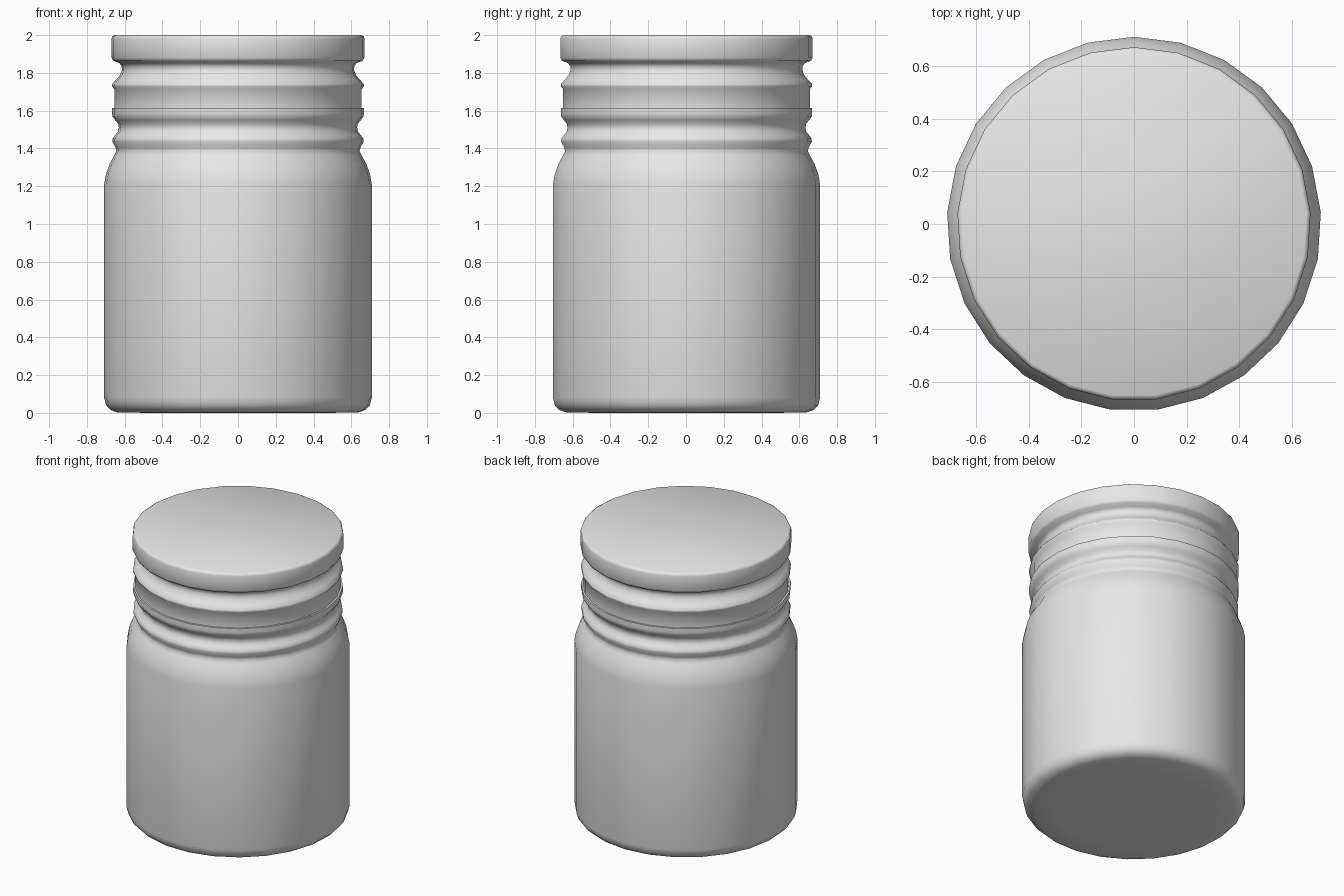
import bpy, bmesh, math

if "Cube" in bpy.data.objects:
    bpy.data.objects.remove(bpy.data.objects["Cube"])

SIDES = 25

grey = bpy.data.materials.new("plain_grey")
grey.diffuse_color = (0.8, 0.8, 0.8, 1)
grey.use_nodes = True
grey.node_tree.nodes["Principled BSDF"].inputs["Base Color"].default_value = grey.diffuse_color


def lathe(name, profile, cap_bottom, cap_top):
    """Spin a (radius, z) profile around z, with optional flat end caps."""
    bm = bmesh.new()
    rings = []
    for r, z in profile:
        ring = []
        for i in range(SIDES):
            a = math.pi / 2 + 2 * math.pi * i / SIDES
            ring.append(bm.verts.new((r * math.cos(a), r * math.sin(a), z)))
        rings.append(ring)
    for low, high in zip(rings, rings[1:]):
        for i in range(SIDES):
            j = (i + 1) % SIDES
            bm.faces.new((low[i], low[j], high[j], high[i]))
    if cap_bottom:
        bm.faces.new(rings[0][::-1])
    if cap_top:
        bm.faces.new(rings[-1])
    mesh = bpy.data.meshes.new(name)
    bm.to_mesh(mesh)
    bm.free()
    mesh.materials.append(grey)
    obj = bpy.data.objects.new(name, mesh)
    bpy.context.collection.objects.link(obj)
    bpy.ops.object.select_all(action='DESELECT')
    obj.select_set(True)
    bpy.context.view_layer.objects.active = obj
    bpy.ops.object.shade_smooth_by_angle(angle=math.radians(65))
    return obj


# Jar: rounded base, straight wall, shoulder, two neck ridges and a ledge
lathe("jar_body", [
    (0.48, 0.0), (0.64, 0.003), (0.675, 0.015), (0.70, 0.04), (0.71, 0.08),
    (0.71, 1.21), (0.70, 1.265), (0.68, 1.32), (0.655, 1.365), (0.645, 1.385),
    (0.65, 1.405), (0.666, 1.435), (0.665, 1.452), (0.652, 1.47),
    (0.636, 1.49), (0.632, 1.51), (0.636, 1.53), (0.652, 1.55),
    (0.666, 1.57), (0.668, 1.585), (0.668, 1.614), (0.60, 1.614)], True, True)

# Stopper: straight band, small ridge, groove and flat rimmed top
lathe("stopper", [
    (0.656, 1.613), (0.656, 1.715), (0.668, 1.728), (0.667, 1.742),
    (0.645, 1.765), (0.625, 1.79), (0.616, 1.815), (0.617, 1.835),
    (0.63, 1.852), (0.662, 1.864), (0.671, 1.88), (0.671, 1.98),
    (0.667, 1.993), (0.655, 2.0)], False, True)
